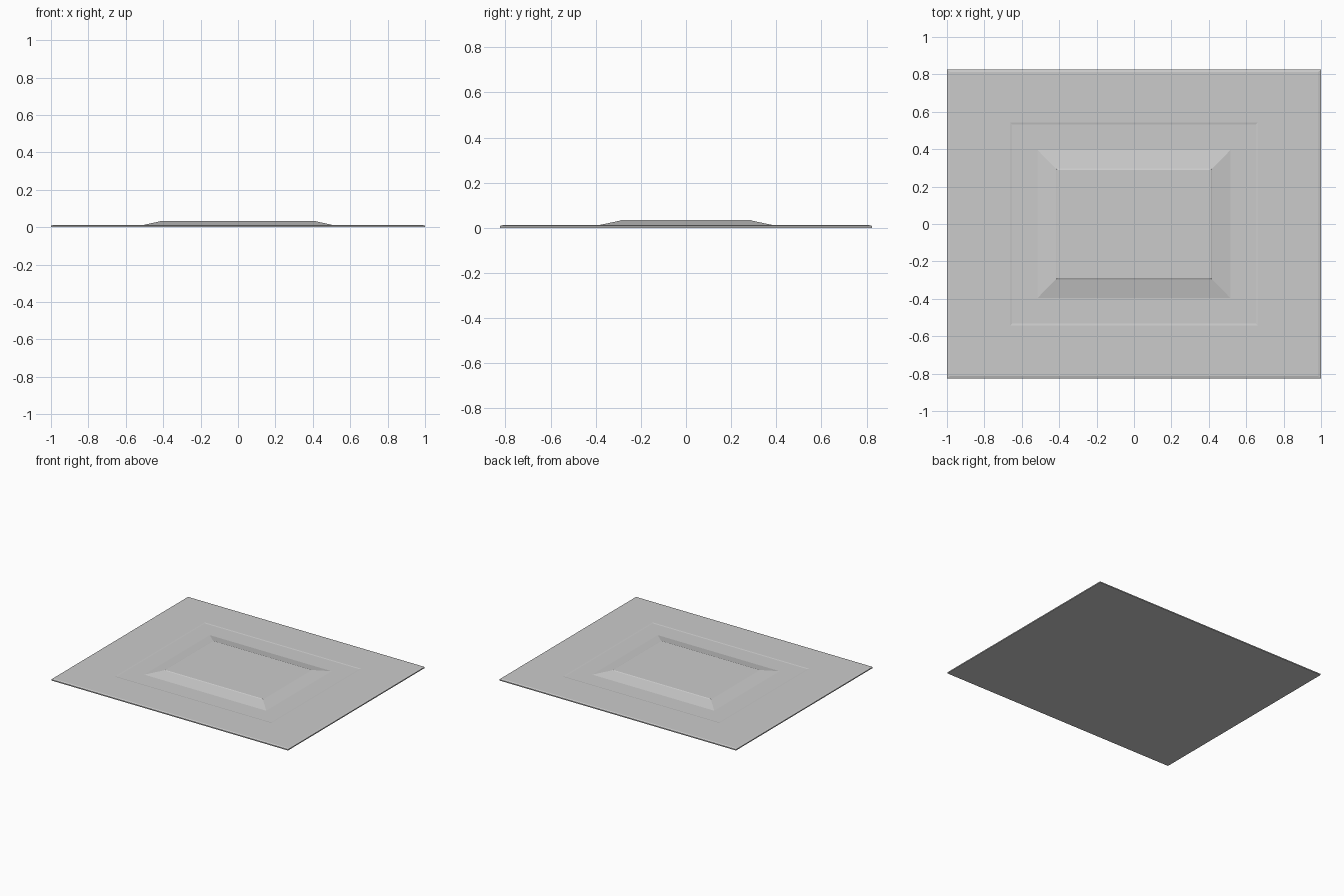
import bpy, bmesh

if "Cube" in bpy.data.objects:
    bpy.data.objects.remove(bpy.data.objects["Cube"])


def rect_loft(name, rings):
    """Bridge concentric rectangles (half_x, half_y, z), capping both ends."""
    bm = bmesh.new()
    loops = []
    for hx, hy, z in rings:
        loops.append([bm.verts.new((sx * hx, sy * hy, z))
                      for sx, sy in ((-1, -1), (1, -1), (1, 1), (-1, 1))])
    for a, b in zip(loops, loops[1:]):
        for i in range(4):
            j = (i + 1) % 4
            bm.faces.new((a[i], a[j], b[j], b[i]))
    bm.faces.new(loops[0][::-1])
    bm.faces.new(loops[-1])
    bmesh.ops.recalc_face_normals(bm, faces=bm.faces[:])
    mesh = bpy.data.meshes.new(name)
    bm.to_mesh(mesh)
    bm.free()
    obj = bpy.data.objects.new(name, mesh)
    bpy.context.collection.objects.link(obj)
    return obj


# Thin board: eased outer edge, fine moulding step, bevelled raised field
rect_loft("raised_panel", [
    (1.0, 0.825, 0.0),
    (1.0, 0.825, 0.008),       # outer edge
    (0.985, 0.812, 0.012),     # eased top edge
    (0.662, 0.542, 0.012),     # flat border
    (0.652, 0.532, 0.010),     # moulding step
    (0.515, 0.395, 0.010),     # flat margin
    (0.418, 0.296, 0.031),     # sloped bevel
    (0.412, 0.290, 0.034),     # shoulder and central field
])
